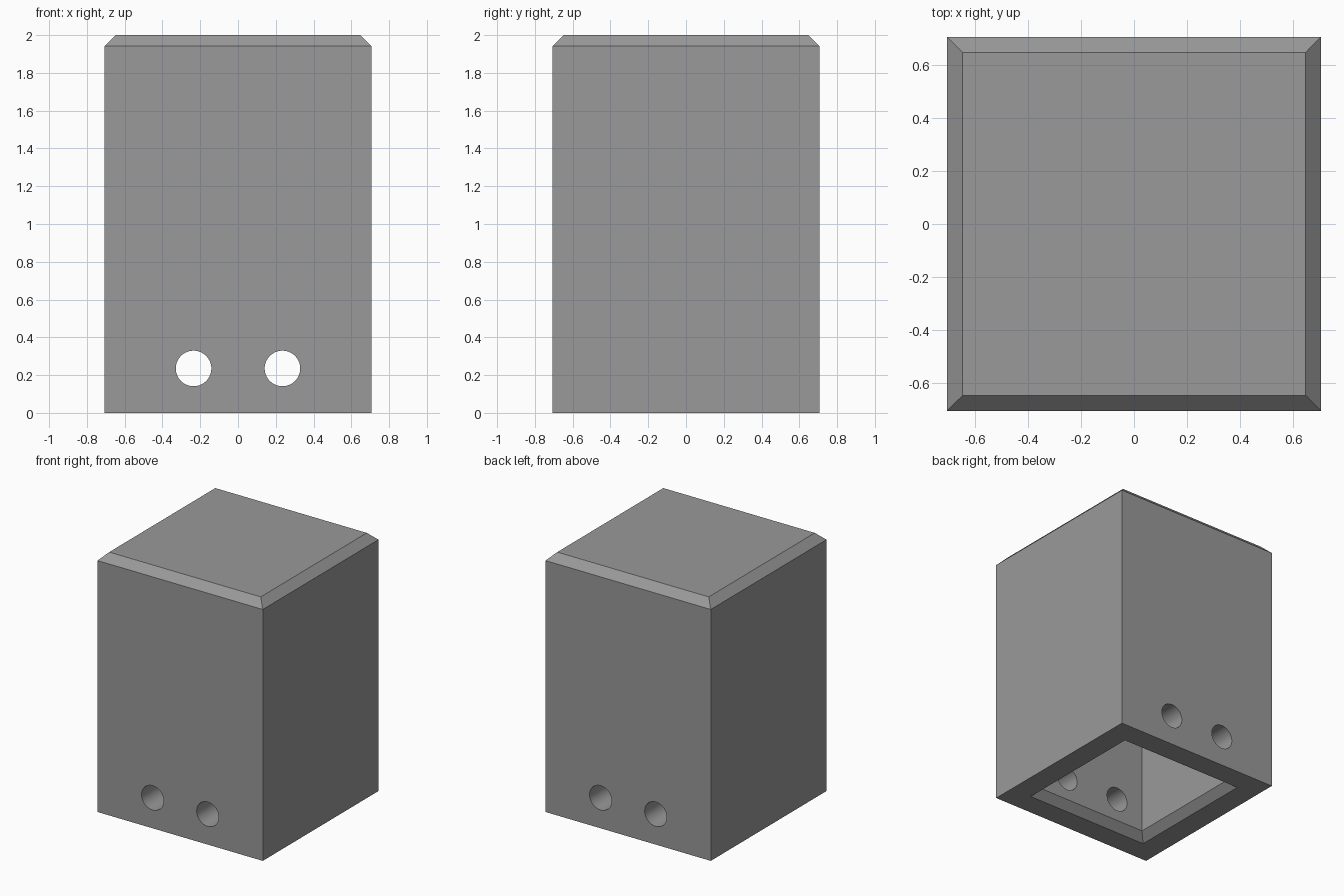
import bpy
import bmesh
import math

if "Cube" in bpy.data.objects:
    bpy.data.objects.remove(bpy.data.objects["Cube"])

U = 2 / 34            # module: the block is 24 x 24 x 34 modules
HALF, HEIGHT, CHAMFER = 12 * U, 34 * U, U
BORE, BORE_TOP = 8 * U, 30 * U

grey = bpy.data.materials.new("plain_grey")
grey.diffuse_color = (0.32, 0.32, 0.32, 1)
grey.use_nodes = True
grey.node_tree.nodes["Principled BSDF"].inputs["Base Color"].default_value = grey.diffuse_color


def square_ring(bm, half, z):
    return [bm.verts.new((sx * half, sy * half, z))
            for sx, sy in ((-1, -1), (1, -1), (1, 1), (-1, 1))]


# Hollow block: square sections run from the bore ceiling, down the bore,
# around the rim, up the outside and over the chamfered top
sections = [
    (BORE, BORE_TOP),
    (BORE, CHAMFER),
    (BORE + CHAMFER, 0),
    (HALF, 0),
    (HALF, HEIGHT - CHAMFER),
    (HALF - CHAMFER, HEIGHT),
]
bm = bmesh.new()
rings = [square_ring(bm, half, z) for half, z in sections]
for a, b in zip(rings, rings[1:]):
    for i in range(4):
        j = (i + 1) % 4
        bm.faces.new((a[i], a[j], b[j], b[i]))
bm.faces.new(rings[0])
bm.faces.new(rings[-1])
bmesh.ops.recalc_face_normals(bm, faces=bm.faces)
mesh = bpy.data.meshes.new("hollow_block")
bm.to_mesh(mesh)
bm.free()
mesh.materials.append(grey)
block = bpy.data.objects.new("hollow_block", mesh)
bpy.context.collection.objects.link(block)

# Two screw holes drilled straight through front and back
for side in (-1, 1):
    bpy.ops.mesh.primitive_cylinder_add(
        vertices=64, radius=1.6 * U, depth=4 * HALF,
        location=(side * 4 * U, 0, 4 * U), rotation=(math.pi / 2, 0, 0))
    drill = bpy.context.object
    drill.name = "screw_hole_cutter"
    drill.hide_render = True
    drill.data.materials.append(grey)
    cut = block.modifiers.new("screw_hole", 'BOOLEAN')
    cut.operation = 'DIFFERENCE'
    cut.solver = 'EXACT'
    cut.object = drill
    bpy.ops.object.select_all(action='DESELECT')
    block.select_set(True)
    bpy.context.view_layer.objects.active = block
    bpy.ops.object.modifier_apply(modifier=cut.name)
    bpy.data.objects.remove(drill)

# Smooth hole walls, crisp block edges
bpy.ops.object.shade_smooth_by_angle(angle=math.radians(30))
